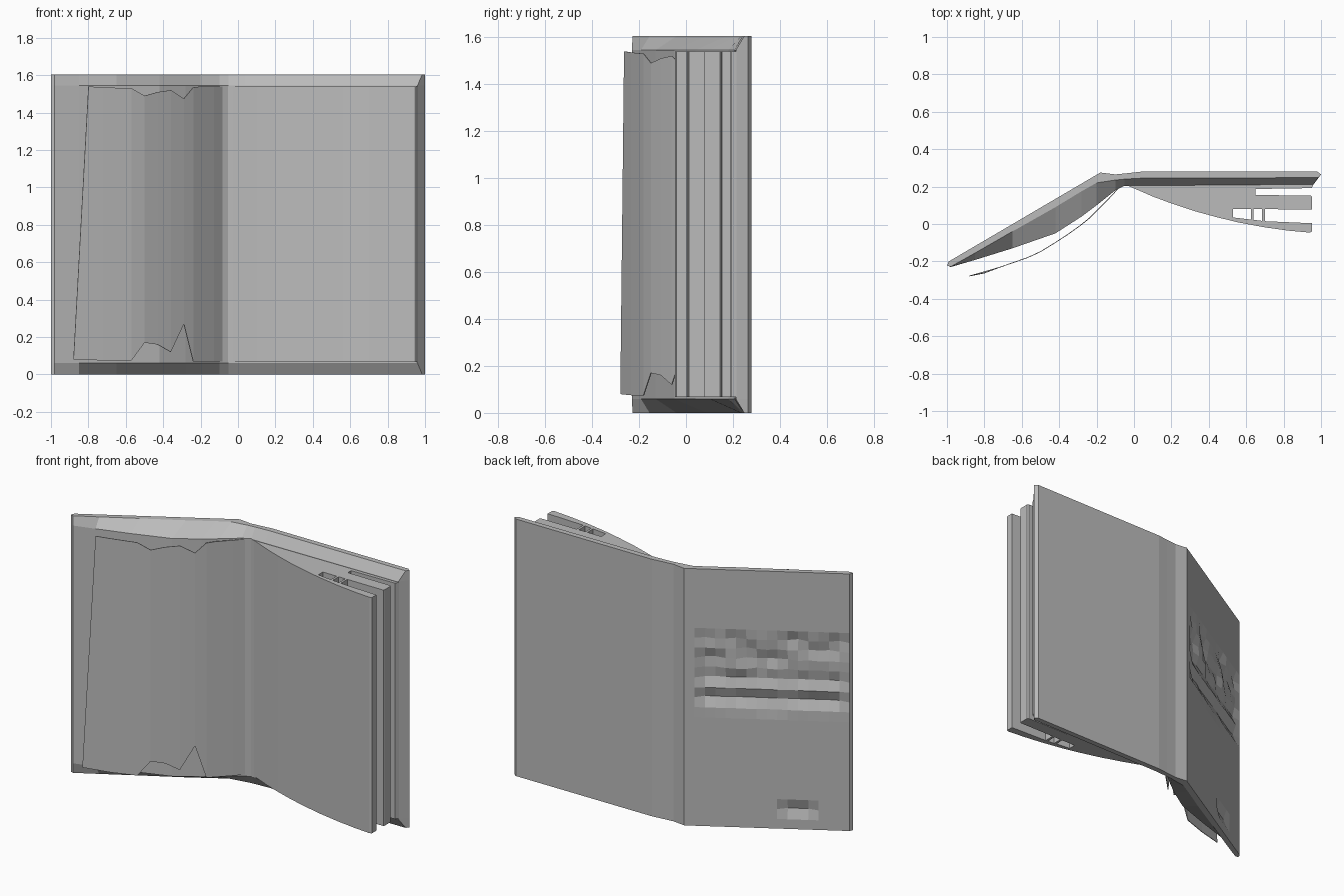
import bpy, bmesh, random

random.seed(4)
cube = bpy.data.objects.get("Cube")
if cube:
    bpy.data.objects.remove(cube)

grey = bpy.data.materials.new("plain grey")
grey.use_nodes = True
colour = (0.5, 0.5, 0.5, 1)
grey.diffuse_color = colour
grey.node_tree.nodes["Principled BSDF"].inputs["Base Color"].default_value = colour


def finish(bm, name):
    bmesh.ops.remove_doubles(bm, verts=bm.verts, dist=0.0005)
    bmesh.ops.recalc_face_normals(bm, faces=bm.faces)
    mesh = bpy.data.meshes.new(name)
    bm.to_mesh(mesh)
    bm.free()
    mesh.materials.append(grey)
    ob = bpy.data.objects.new(name, mesh)
    bpy.context.collection.objects.link(ob)
    return ob


def loft(rings, skip=None):
    """Join equal outlines, given as (z, points), and cap both ends."""
    bm = bmesh.new()
    rows = [[bm.verts.new((x, y, z)) for x, y in pts] for z, pts in rings]
    n = len(rows[0])
    for r in range(len(rows) - 1):
        for i in range(n):
            if (r, i) != skip:
                j = (i + 1) % n
                bm.faces.new((rows[r][i], rows[r][j], rows[r + 1][j], rows[r + 1][i]))
    bm.faces.new(rows[0])
    bm.faces.new(rows[-1])
    return bm


def prism(name, outline, low, high):
    return finish(loft([(low, outline), (high, outline)]), name)


# Cover with the thin left page stack, its edges sloping in to the pages
HEIGHT, LOW, HIGH = 1.605, 0.06, 1.545
hinge, tip = (-0.18, 0.275), (-0.99, -0.2)
back = [tip, hinge, (-0.1, 0.265), (-0.03, 0.272), (0.04, 0.28), (0.98, 0.28), (1, 0.265)]
rim = [(0.985, 0.248), (0.04, 0.245), (-0.05, 0.24), (-0.1, 0.235), (-0.2, 0.22),
       (-0.28, 0.175), (-0.42, 0.09), (-0.65, -0.04), (-0.85, -0.155), (-0.98, -0.228), (-1, -0.222)]
inner = [(0.96, 0.212), (0.04, 0.205), (-0.05, 0.205), (-0.1, 0.18), (-0.2, 0.1),
         (-0.28, 0.04), (-0.42, -0.05), (-0.65, -0.13), (-0.85, -0.192), (-0.98, -0.23), (-1, -0.222)]
bm = loft([(0, back + rim), (LOW, back + inner), (HIGH, back + inner), (HEIGHT, back + rim)],
          skip=(1, 0))


# Left back panel with shallow worn grooves in rows
def dent(u, z):
    if 0.08 < u < 0.94 and 0.72 < z < 1.22:
        row = round((z - 0.72) / 0.062)
        if z < 0.95:
            return 0.022 * (row % 2) + random.uniform(0, 0.007)
        return random.uniform(0, 0.03)
    if 0.6 < u < 0.76 and 0.1 < z < 0.15:
        return 0.02
    return 0


COLS, ROWS = 16, 24
grid = []
for r in range(ROWS + 1):
    z = LOW + (HIGH - LOW) * r / ROWS
    line = []
    for c in range(COLS + 1):
        u = c / COLS
        d = dent(1 - u, z)
        line.append(bm.verts.new((tip[0] + (hinge[0] - tip[0]) * u + 0.5 * d,
                                  tip[1] + (hinge[1] - tip[1]) * u - 0.86 * d, z)))
    grid.append(line)
for r in range(ROWS):
    for c in range(COLS):
        a, b = grid[r], grid[r + 1]
        bm.faces.new((a[c], a[c + 1], b[c + 1], b[c]))
finish(bm, "cover")

# Right page stack, split into leaves along its outer edge
front_curve = [(-0.08, 0.205), (-0.03, 0.203), (0.02, 0.182), (0.1, 0.147), (0.2, 0.11),
               (0.32, 0.07), (0.44, 0.037), (0.56, 0.008), (0.7, -0.018), (0.83, -0.036), (0.94, -0.046)]
leaves = [(0.953, -0.04), (0.953, 0.004), (0.7, 0.015), (0.53, 0.035), (0.53, 0.08), (0.95, 0.078),
          (0.953, 0.085), (0.953, 0.145), (0.945, 0.152), (0.65, 0.155), (0.65, 0.187),
          (0.95, 0.192), (0.965, 0.22), (0, 0.225)]
prism("right_pages", front_curve + leaves, 0.067, 1.54)

# Narrow webs joining the front leaves
for i, x in enumerate((0.625, 0.685)):
    web = [(x, 0.005), (x + 0.015, 0.005), (x + 0.015, 0.085), (x, 0.085)]
    prism(f"page_web_{i + 1}", web, 0.067, 1.54)

# Loose left page with torn ends: x, y, bottom, top
columns = [(-0.88, -0.278, 0.08, 1.54), (-0.72, -0.232, 0.075, 1.535), (-0.57, -0.18, 0.075, 1.53),
           (-0.5, -0.148, 0.17, 1.49), (-0.43, -0.105, 0.16, 1.51), (-0.36, -0.06, 0.12, 1.52),
           (-0.29, -0.01, 0.27, 1.475), (-0.24, 0.03, 0.07, 1.535), (-0.2, 0.07, 0.07, 1.54),
           (-0.13, 0.14, 0.07, 1.54), (-0.08, 0.195, 0.07, 1.54)]
bm = bmesh.new()
pairs = []
for i, (x, y, low, high) in enumerate(columns):
    lean = 0.08 if i == 0 else 0
    pairs.append((bm.verts.new((x, y, low)), bm.verts.new((x + lean, y + lean * 0.2, high))))
for p, q in zip(pairs, pairs[1:]):
    bm.faces.new((p[0], q[0], q[1], p[1]))
sheet = finish(bm, "loose_page")
thick = sheet.modifiers.new("thickness", "SOLIDIFY")
thick.thickness = 0.004
thick.offset = 0
